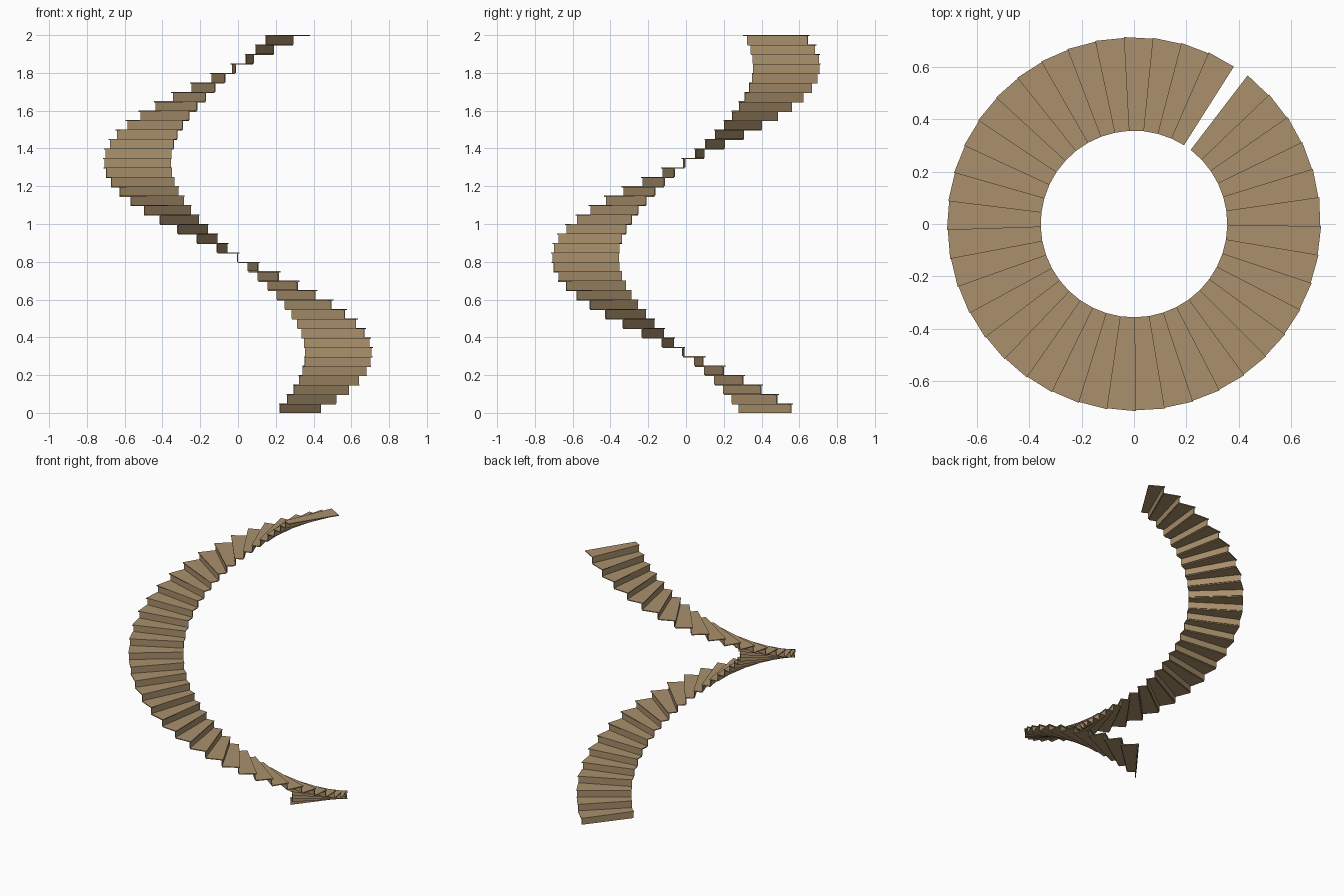
import bpy, bmesh
from math import sin, cos, radians

if "Cube" in bpy.data.objects:
    bpy.data.objects.remove(bpy.data.objects["Cube"])

STEPS, RISE, PITCH, START = 40, 0.05, 8.875, 52.6   # angles in degrees, climbing clockwise
R_IN, R_OUT = 0.356, 0.711
TREAD_T, RISER_T = 0.006, 0.005
SETBACK = 0.6                                        # riser sits behind the nosing

wood = bpy.data.materials.new("wood")
wood.diffuse_color = (0.40, 0.28, 0.15, 1)
wood.use_nodes = True
wood.node_tree.nodes["Principled BSDF"].inputs["Base Color"].default_value = wood.diffuse_color


def polar(r, deg):
    return r * cos(radians(deg)), r * sin(radians(deg))


def prism(bm, outline, z0, z1):
    """Extrude a flat outline from z0 to z1."""
    face = bm.faces.new([bm.verts.new((x, y, z0)) for x, y in outline])
    top = bmesh.ops.extrude_face_region(bm, geom=[face])["geom"]
    for v in top:
        if isinstance(v, bmesh.types.BMVert):
            v.co.z = z1


def finish(bm, name):
    bmesh.ops.recalc_face_normals(bm, faces=bm.faces)
    mesh = bpy.data.meshes.new(name)
    bm.to_mesh(mesh)
    bm.free()
    mesh.materials.append(wood)
    bpy.context.collection.objects.link(bpy.data.objects.new(name, mesh))


treads, risers = bmesh.new(), bmesh.new()
for i in range(STEPS):
    front = START - i * PITCH
    back = front - PITCH - (SETBACK if i < STEPS - 1 else 0)
    z = (i + 1) * RISE
    # wedge-shaped tread, its nosing corners slightly proud
    prism(treads, [polar(R_IN, front), polar(R_OUT + 0.003, front),
                   polar(R_OUT, back), polar(R_IN, back)], z - TREAD_T, z)
    # thin upright riser behind the nosing
    a = radians(front - SETBACK)
    nx, ny = sin(a) * RISER_T, -cos(a) * RISER_T
    (x0, y0), (x1, y1) = polar(R_IN, front - SETBACK), polar(R_OUT - 0.003, front - SETBACK)
    prism(risers, [(x0, y0), (x1, y1), (x1 + nx, y1 + ny), (x0 + nx, y0 + ny)],
          z - RISE, z - TREAD_T)

finish(treads, "stair_treads")
finish(risers, "stair_risers")
